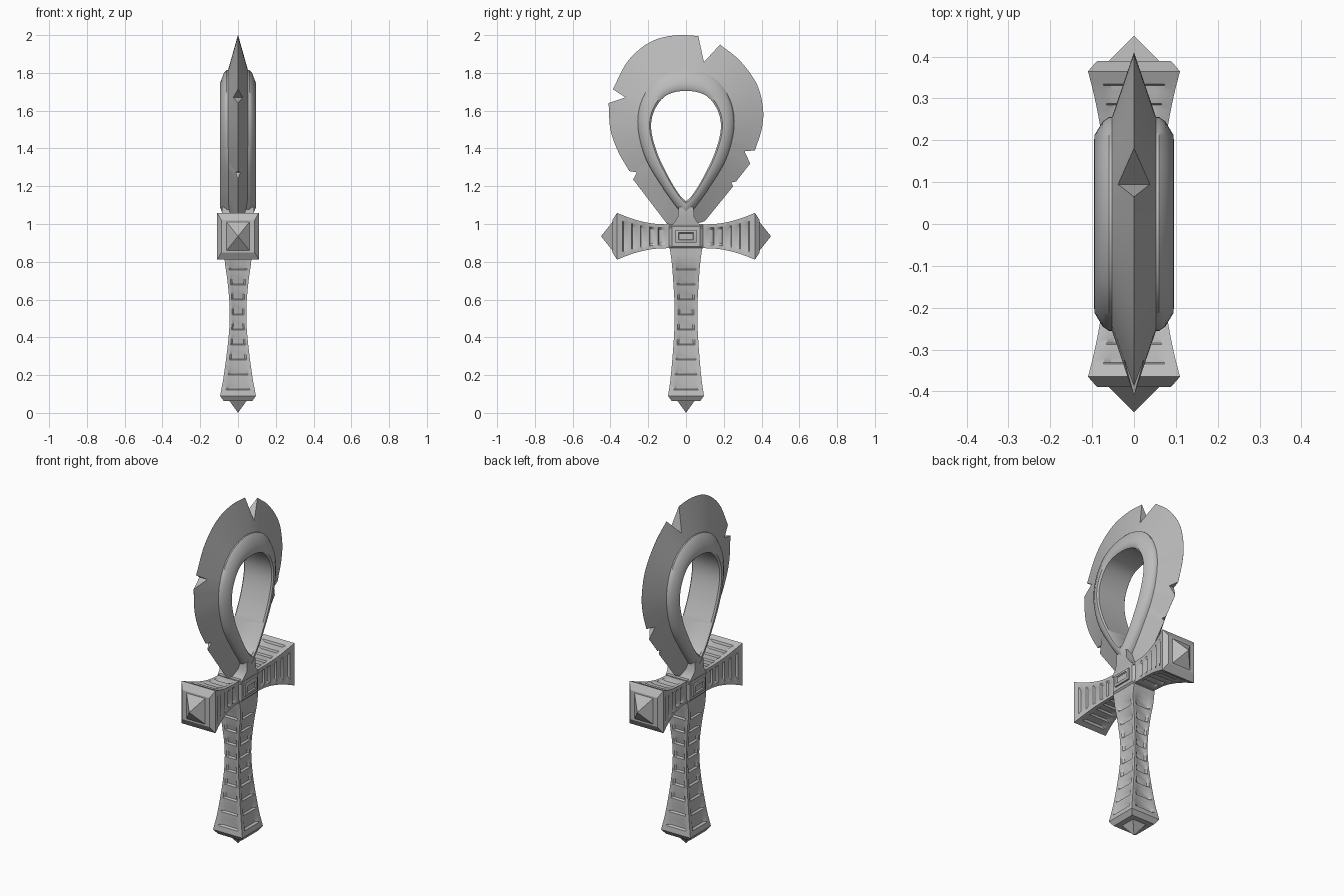
import bpy, bmesh, math
from mathutils import Vector

cube = bpy.data.objects.get("Cube")
if cube:
    bpy.data.objects.remove(cube, do_unlink=True)

stone = bpy.data.materials.new("grey_stone")
stone.use_nodes = True
stone.diffuse_color = (0.5, 0.5, 0.5, 1)
stone.node_tree.nodes["Principled BSDF"].inputs["Base Color"].default_value = (0.5, 0.5, 0.5, 1)

CENTRE = Vector((0, 0, 0.935))


def spline(pts, n=6):
    """Smooth open curve through tuples of any size."""
    pts = [Vector(p) for p in pts]
    ext = [2 * pts[0] - pts[1]] + pts + [2 * pts[-1] - pts[-2]]
    out = []
    for a, b, c, d in zip(ext, ext[1:], ext[2:], ext[3:]):
        for i in range(n):
            t = i / n
            out.append(b + (c - a) * t / 2 + (2 * a - 5 * b + 4 * c - d) * t * t / 2
                       + (3 * b - a - 3 * c + d) * t ** 3 / 2)
    return out + [pts[-1]]


def loft(name, rings, closed=False, angle=30):
    """Skin equal-sized loops of points; cap the ends or join them round."""
    bm = bmesh.new()
    loops = [[bm.verts.new(p) for p in r] for r in rings]
    pairs = list(zip(loops, loops[1:]))
    if closed:
        pairs.append((loops[-1], loops[0]))
    else:
        bm.faces.new(loops[0])
        bm.faces.new(loops[-1])
    for r, s in pairs:
        for i in range(len(r)):
            j = (i + 1) % len(r)
            bm.faces.new((r[i], r[j], s[j], s[i]))
    bmesh.ops.remove_doubles(bm, verts=bm.verts, dist=0.0002)
    bmesh.ops.recalc_face_normals(bm, faces=bm.faces)
    mesh = bpy.data.meshes.new(name)
    bm.to_mesh(mesh)
    bm.free()
    mesh.materials.append(stone)
    obj = bpy.data.objects.new(name, mesh)
    bpy.context.collection.objects.link(obj)
    bpy.ops.object.select_all(action='DESELECT')
    obj.select_set(True)
    bpy.context.view_layer.objects.active = obj
    bpy.ops.object.shade_smooth_by_angle(angle=math.radians(angle))
    return obj


def section(a, b, depth):
    """Rectangle whose four sides have a sunken middle panel."""
    pts = []
    for k in range(4):
        p, q = (a, b) if k % 2 == 0 else (b, a)
        for f, d in ((-1, 0), (-0.72, 0), (-0.55, depth), (0.55, depth), (0.72, 0)):
            u, v = p - d, f * q
            for _ in range(k):
                u, v = -v, u
            pts.append((u, v))
    return pts


def limb(name, axis, side, stations, ribs, cap, spike):
    """Flared ribbed bar with a bevelled end and a pyramid point."""
    axis, side, x = Vector(axis), Vector(side), Vector((1, 0, 0))

    def place(t, pts):
        return [CENTRE + axis * t + x * u + side * v for u, v in pts]

    curve = spline(stations, 12)

    def widths(t):
        for p, q in zip(curve, curve[1:]):
            if t <= q[0]:
                return p.lerp(q, (t - p[0]) / (q[0] - p[0]))
        return curve[-1]

    first, last = stations[0][0], stations[-1][0]
    start, stop = first + 0.05, last - 0.03
    rings = [place(first, section(*stations[0][1:], 0))]
    for i in range(ribs):
        for f, d in ((0, 0.002), (0.3, 0.004), (0.65, 0.009), (0.92, 0.012)):
            t = start + (stop - start) * (i + f) / ribs
            w = widths(t)
            rings.append(place(t, section(w[1], w[2], d)))
    for t in (stop, last):
        w = widths(t)
        rings.append(place(t, section(w[1], w[2], 0)))
    rings.append(place(cap[0], section(*cap[1:], 0)))
    loft(name, rings)
    t, a, b, tip = spike
    base = [(a, b), (-a, b), (-a, -b), (a, -b)]
    loft(name + "_point", [place(t - 0.01, base), place(t, base),
                           place(tip, [(u * 0.001, v * 0.001) for u, v in base])], angle=10)


# Handle and two cross arms
limb("handle", (0, 0, -1), (0, 1, 0),
     [(0.05, 0.07, 0.088), (0.135, 0.07, 0.076), (0.235, 0.056, 0.068), (0.385, 0.044, 0.06),
      (0.535, 0.05, 0.064), (0.735, 0.075, 0.08), (0.845, 0.095, 0.095)],
     9, (0.872, 0.076, 0.076), (0.872, 0.045, 0.045, 0.935))
for s, label in ((-1, "front_arm"), (1, "back_arm")):
    limb(label, (0, s, 0), (0, 0, 1),
         [(0.05, 0.066, 0.062), (0.16, 0.07, 0.066), (0.24, 0.082, 0.08),
          (0.31, 0.096, 0.102), (0.365, 0.11, 0.124)],
         5, (0.39, 0.088, 0.085), (0.39, 0.06, 0.075, 0.45))


def block(name, slices):
    """Stack of rectangles along x: (x, half y, half z, centre z)."""
    return loft(name, [[(x, -y, c - z), (x, y, c - z), (x, y, c + z), (x, -y, c + z)]
                       for x, y, z, c in slices])


# Hub with a framed plate on both faces
block("hub", [(-0.078, 0.075, 0.053, 0.935), (-0.066, 0.09, 0.066, 0.935),
              (0.066, 0.09, 0.066, 0.935), (0.078, 0.075, 0.053, 0.935)])
for s, label in ((1, "left_plate"), (-1, "right_plate")):
    block(label, [(s * 0.07, 0.056, 0.034, 0.935), (s * 0.087, 0.056, 0.034, 0.935),
                  (s * 0.09, 0.05, 0.028, 0.935), (s * 0.09, 0.04, 0.02, 0.935),
                  (s * 0.083, 0.036, 0.016, 0.935)])

# Neck flaring into the hub
loft("neck", [[(-x, -y, z), (x, -y, z), (x, y, z), (-x, y, z)] for x, y, z in
              ((0.076, 0.09, 0.98), (0.08, 0.06, 1.01), (0.086, 0.042, 1.04), (0.086, 0.04, 1.09))])

# Teardrop ring
hole = [(0, 1.12), (0.035, 1.155), (0.085, 1.235), (0.15, 1.37), (0.184, 1.5),
        (0.168, 1.6), (0.105, 1.68), (0, 1.705)]
rim = [(0, 1.03), (0.05, 1.09), (0.125, 1.195), (0.215, 1.35), (0.255, 1.52),
       (0.232, 1.66), (0.148, 1.77), (0, 1.815)]


def whole(half):
    c = spline(half[:-1] + [half[-1]] + [(-half[-2][0], half[-2][1])])[:-6]
    return c + [Vector((-p[0], p[1])) for p in c[-2:0:-1]]


hole_curve, rim_curve = whole(hole), whole(rim)
profile = [(0, 0.088), (0.12, 0.096), (0.4, 0.094), (0.85, 0.075), (1, 0.06)]
profile += [(f, -x) for f, x in reversed(profile)]
loft("ring", [[(x, *h.lerp(r, f)) for f, x in profile]
              for h, r in zip(hole_curve, rim_curve)], closed=True, angle=40)

# Crescent blade: edge runs separated by nicks (y, z, half thickness)
runs = [[(-0.1, 1.0), (-0.28, 1.236)],
        [(-0.3, 1.28), (-0.36, 1.385), (-0.4, 1.5), (-0.41, 1.64)],
        [(-0.387, 1.713), (-0.32, 1.845), (-0.24, 1.93), (-0.15, 1.98), (-0.04, 2.0), (0.065, 1.995)],
        [(0.18, 1.95), (0.285, 1.865), (0.375, 1.74), (0.408, 1.607), (0.4, 1.5), (0.365, 1.39)],
        [(0.34, 1.32), (0.265, 1.225)],
        [(0.25, 1.2), (0.1, 1.015)]]
nicks = [(-0.26, 1.273, 0.012), (-0.32, 1.67, 0.025), (0.095, 1.857, 0.038),
         (0.31, 1.385, 0.016), (0.24, 1.22, 0.008), (0, 0.985, 0.02)]
edge = []
for run, nick in zip(runs, nicks):
    edge += [(p[0], p[1], 0.0003) for p in spline(run)] + [nick]

MID = Vector((0, 1.5))


def rim_towards(y, z):
    """Point of the rim lying in the same direction from the ring's middle."""
    want = (Vector((y, z)) - MID).normalized()
    return max((p.lerp(q, k / 8) for p, q in zip(rim_curve, rim_curve[1:] + rim_curve[:1])
                for k in range(8)), key=lambda p: (p - MID).normalized().dot(want))


rings = []
for y, z, x in edge:
    root = MID + (rim_towards(y, z) - MID) * 0.95
    rings.append([(-0.057, *root), (-x, y, z), (x, y, z), (0.057, *root)])
loft("blade", rings, closed=True, angle=20)
